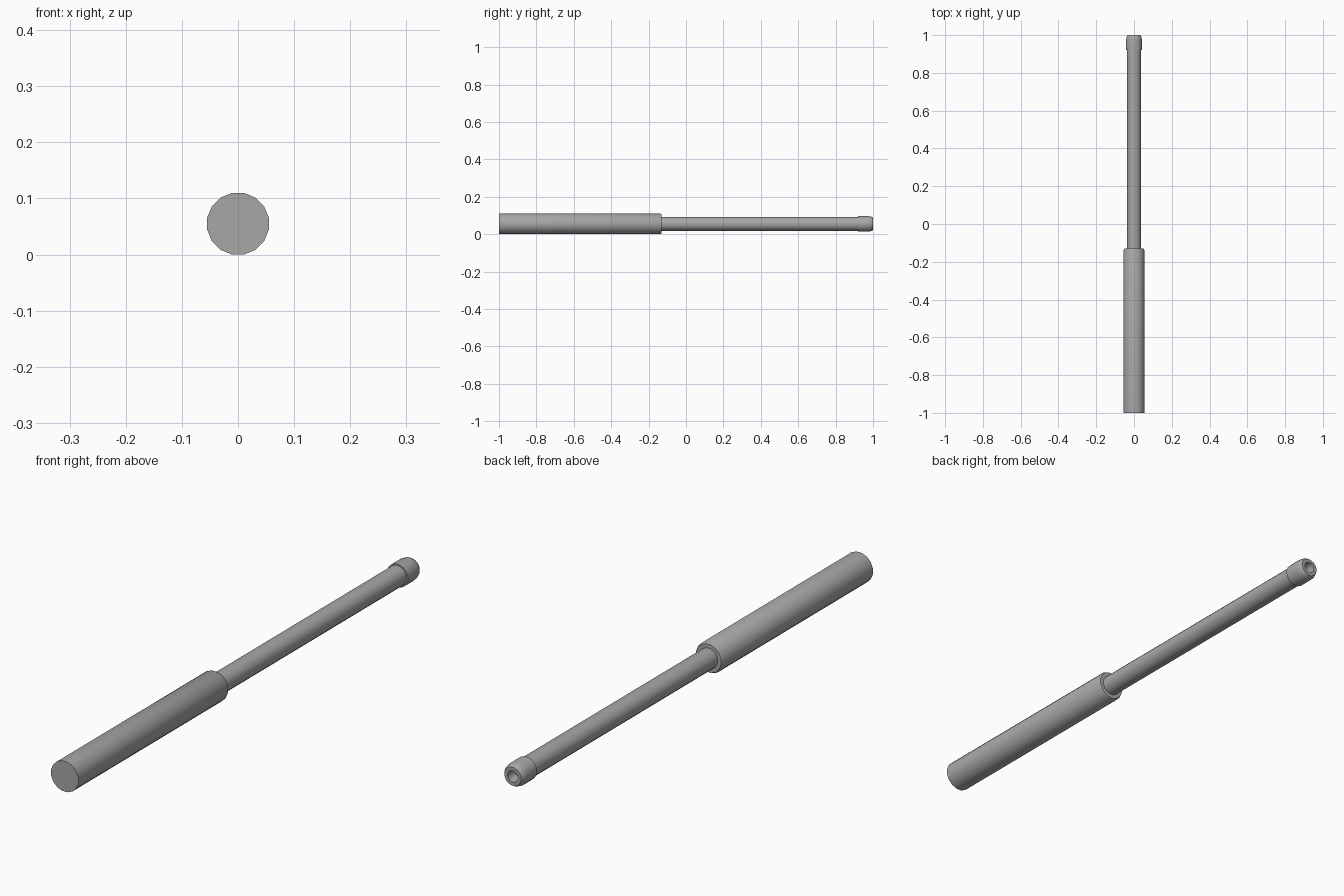
import bpy
import bmesh
from math import cos, sin, pi, radians

SIDES = 16
AXIS_HEIGHT = 0.055

cube = bpy.data.objects.get("Cube")
if cube:
    bpy.data.objects.remove(cube, do_unlink=True)

grey = bpy.data.materials.new("plain_grey")
grey.use_nodes = True
colour = (0.39, 0.39, 0.39, 1)
grey.diffuse_color = colour
grey.node_tree.nodes["Principled BSDF"].inputs["Base Color"].default_value = colour


def turned_part(name, profile):
    """Turn (radius, y) points around the long axis and cap both ends."""
    bm = bmesh.new()
    rings = []
    for r, y in profile:
        angles = [(i + 0.5) * 2 * pi / SIDES for i in range(SIDES)]
        rings.append([bm.verts.new((r * cos(a), y, r * sin(a))) for a in angles])
    for a, b in zip(rings, rings[1:]):
        for i in range(SIDES):
            j = (i + 1) % SIDES
            bm.faces.new((a[i], a[j], b[j], b[i]))
    bm.faces.new(rings[0])
    bm.faces.new(rings[-1])
    bmesh.ops.recalc_face_normals(bm, faces=bm.faces)
    mesh = bpy.data.meshes.new(name)
    bm.to_mesh(mesh)
    bm.free()
    mesh.materials.append(grey)
    obj = bpy.data.objects.new(name, mesh)
    obj.location.z = AXIS_HEIGHT
    bpy.context.collection.objects.link(obj)
    bpy.ops.object.select_all(action="DESELECT")
    obj.select_set(True)
    bpy.context.view_layer.objects.active = obj
    bpy.ops.object.shade_smooth_by_angle(angle=radians(30))
    return obj


# Thick grip with a slightly chamfered rear rim
turned_part("grip_sleeve", [(0.056, -1), (0.056, -0.138), (0.052, -0.13)])

# Thin rod running out of the grip
turned_part("shaft", [(0.0375, -0.14), (0.0375, 0.93)])

# Collar at the tip: tapered nose and a blind hole
turned_part("tip_collar", [(0.0425, 0.92), (0.0425, 0.975), (0.039, 0.992),
                           (0.034, 1), (0.021, 1), (0.018, 0.96)])
